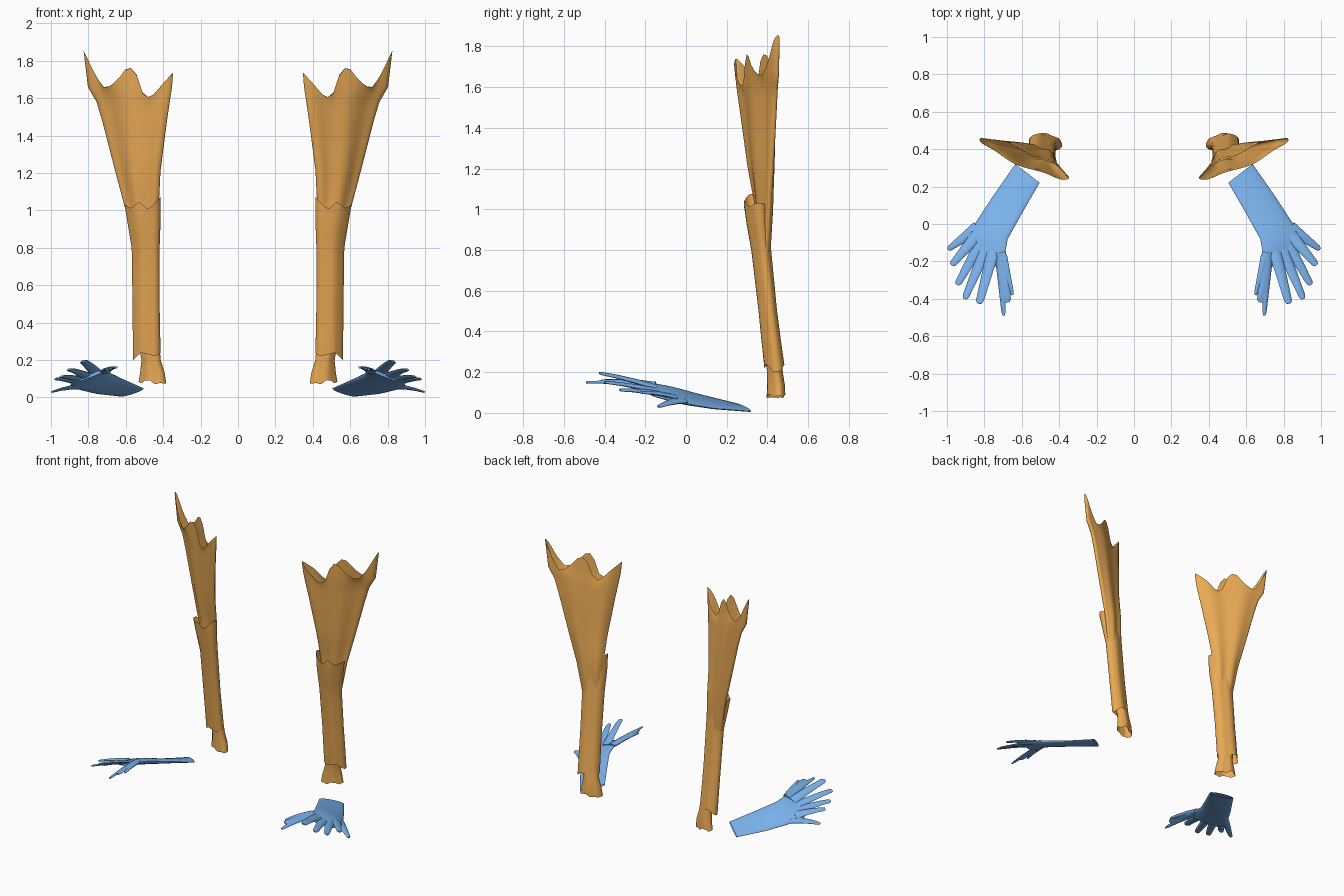
import bpy, bmesh, math, random
from mathutils import Vector

random.seed(4)


def material(name, color):
    m = bpy.data.materials.new(name)
    m.diffuse_color = color
    return m


cloth = material("orange_cloth", (0.82, 0.40, 0.09, 1))
glove_blue = material("blue_glove", (0.20, 0.45, 0.85, 1))


def lerp_table(table, x):
    for (x0, z0), (x1, z1) in zip(table, table[1:]):
        if x <= x1:
            return z0 + (z1 - z0) * max(0, (x - x0) / (x1 - x0))
    return table[-1][1]


def loft(bm, rows, sides=24, ripple=0.0, top=None, bottom=None, sub=1):
    """Flattened tube: each row is (edge point, edge point, half thickness)."""
    rows = [(Vector(a), Vector(b), t) for a, b, t in rows]
    fine = []
    for (a, b, t), (a1, b1, t1) in zip(rows, rows[1:]):
        for k in range(sub):
            f = k / sub
            fine.append((a.lerp(a1, f), b.lerp(b1, f), t + (t1 - t) * f))
    rows = fine + [rows[-1]]
    mids = [(a + b) / 2 for a, b, t in rows]
    last = len(rows) - 1
    rings = []
    for i, (a, b, t) in enumerate(rows):
        half = (b - a) / 2
        path = mids[min(i + 1, last)] - mids[max(i - 1, 0)]
        n = half.cross(path).normalized()
        ring = []
        for k in range(sides):
            ang = 2 * math.pi * k / sides
            fold = 1 + ripple * math.sin(5 * ang + 0.6)
            p = mids[i] + half * math.cos(ang) + n * (math.sin(ang) * t * fold)
            if top:
                rim = lerp_table(top, p.x)
                p.z = rim if i == last else min(p.z, rim - 0.012 * (last - i))
            if bottom and i == 0:
                p.z = lerp_table(bottom, p.x)
            ring.append(bm.verts.new(p))
        rings.append(ring)
    for r0, r1 in zip(rings, rings[1:]):
        for k in range(sides):
            j = (k + 1) % sides
            bm.faces.new((r0[k], r0[j], r1[j], r1[k]))
    return rings


def finish(bm, name, mat, angle=40):
    bmesh.ops.recalc_face_normals(bm, faces=bm.faces)
    me = bpy.data.meshes.new(name)
    bm.to_mesh(me)
    bm.free()
    me.materials.append(mat)
    ob = bpy.data.objects.new(name, me)
    bpy.context.collection.objects.link(ob)
    bpy.ops.object.select_all(action='DESELECT')
    ob.select_set(True)
    bpy.context.view_layer.objects.active = ob
    bpy.ops.object.shade_smooth_by_angle(angle=math.radians(angle))
    ob.modifiers.new("mirror", 'MIRROR').use_mirror_merge = False
    return ob


# Flared upper sleeve with torn top rim
bm = bmesh.new()
loft(bm, [
    ((0.44, 0.37, 0.72), (0.55, 0.395, 0.72), 0.022),
    ((0.425, 0.355, 1.00), (0.60, 0.41, 1.00), 0.032),
    ((0.415, 0.315, 1.21), (0.655, 0.425, 1.21), 0.038),
    ((0.38, 0.275, 1.48), (0.725, 0.44, 1.48), 0.040),
    ((0.365, 0.26, 1.58), (0.755, 0.445, 1.58), 0.040),
    ((0.347, 0.245, 1.70), (0.825, 0.455, 1.70), 0.040),
], sides=48, ripple=0.2, sub=3,
    top=[(0.345, 1.74), (0.40, 1.68), (0.46, 1.61), (0.50, 1.60), (0.55, 1.75),
         (0.59, 1.77), (0.65, 1.69), (0.71, 1.65), (0.74, 1.69), (0.76, 1.72), (0.826, 1.855)])
finish(bm, "upper_sleeve", cloth)

# Forearm sleeve, leaning back toward the bottom
bm = bmesh.new()
loft(bm, [
    ((0.415, 0.408, 0.22), (0.56, 0.455, 0.22), 0.046),
    ((0.42, 0.38, 0.50), (0.563, 0.42, 0.50), 0.042),
    ((0.42, 0.345, 0.80), (0.567, 0.39, 0.80), 0.045),
    ((0.415, 0.325, 0.94), (0.59, 0.375, 0.94), 0.052),
    ((0.415, 0.315, 1.03), (0.605, 0.37, 1.03), 0.056),
], sides=32, ripple=0.06, sub=2,
    top=[(0.41, 1.08), (0.46, 1.02), (0.49, 1.01), (0.53, 1.05), (0.57, 1.01), (0.605, 1.03)],
    bottom=[(0.415, 0.235), (0.44, 0.22), (0.52, 0.24), (0.56, 0.20)])
finish(bm, "forearm_sleeve", cloth)

# Frayed inner cuff
bm = bmesh.new()
fray = [(0.385 + 0.0145 * i, 0.07 + random.uniform(0, 0.025)) for i in range(11)]
loft(bm, [
    ((0.385, 0.415, 0.08), (0.53, 0.465, 0.08), 0.040),
    ((0.393, 0.418, 0.13), (0.522, 0.462, 0.13), 0.040),
    ((0.415, 0.418, 0.20), (0.515, 0.452, 0.20), 0.036),
    ((0.425, 0.40, 0.36), (0.545, 0.435, 0.36), 0.036),
], sides=32, ripple=0.08, bottom=fray)
finish(bm, "cuff", cloth)

# Flat glove: wrist to webbed knuckles
bm = bmesh.new()
rings = loft(bm, [
    ((0.505, 0.22, 0.048), (0.635, 0.32, 0.008), 0.012),
    ((0.60, 0.055, 0.090), (0.76, 0.14, 0.022), 0.017),
    ((0.675, -0.08, 0.125), (0.845, 0.01, 0.043), 0.022),
    ((0.69, -0.16, 0.142), (0.895, -0.06, 0.056), 0.018),
    ((0.70, -0.25, 0.150), (0.89, -0.15, 0.080), 0.010),
], sides=24, sub=2)
bm.faces.new(rings[-1])
finish(bm, "glove_palm", glove_blue)

# Tapering splayed fingers: base, tip, base width, tip width
fingers = [
    ((0.715, -0.15, 0.138), (0.697, -0.49, 0.150), 0.065, 0.020),
    ((0.705, -0.17, 0.140), (0.650, -0.380, 0.160), 0.055, 0.020),
    ((0.705, -0.20, 0.140), (0.685, -0.420, 0.155), 0.050, 0.060),
    ((0.755, -0.15, 0.125), (0.828, -0.425, 0.195), 0.070, 0.042),
    ((0.795, -0.14, 0.106), (0.905, -0.400, 0.150), 0.068, 0.036),
    ((0.825, -0.11, 0.090), (0.945, -0.325, 0.112), 0.066, 0.036),
    ((0.840, -0.06, 0.078), (0.975, -0.220, 0.100), 0.070, 0.036),
    ((0.835, -0.02, 0.060), (0.994, -0.135, 0.030), 0.075, 0.028),
]
bm = bmesh.new()
for base, tip, w0, w1 in fingers:
    base, tip = Vector(base), Vector(tip)
    side = (tip - base).cross(Vector((0.3, 0.1, 1))).normalized()
    rows = []
    for f in (0, 0.35, 0.7, 0.94, 1.0):
        w = (w0 + (w1 - w0) * f) * (0.5 if f < 1 else 0.3)
        c = base.lerp(tip, f) + Vector((0, 0, 0.006 * math.sin(math.pi * f)))
        rows.append((c - side * w, c + side * w, 0.014 - 0.009 * f))
    rings = loft(bm, rows, sides=10)
    bm.faces.new(rings[0])
    bm.faces.new(rings[-1])
finish(bm, "glove_fingers", glove_blue)
